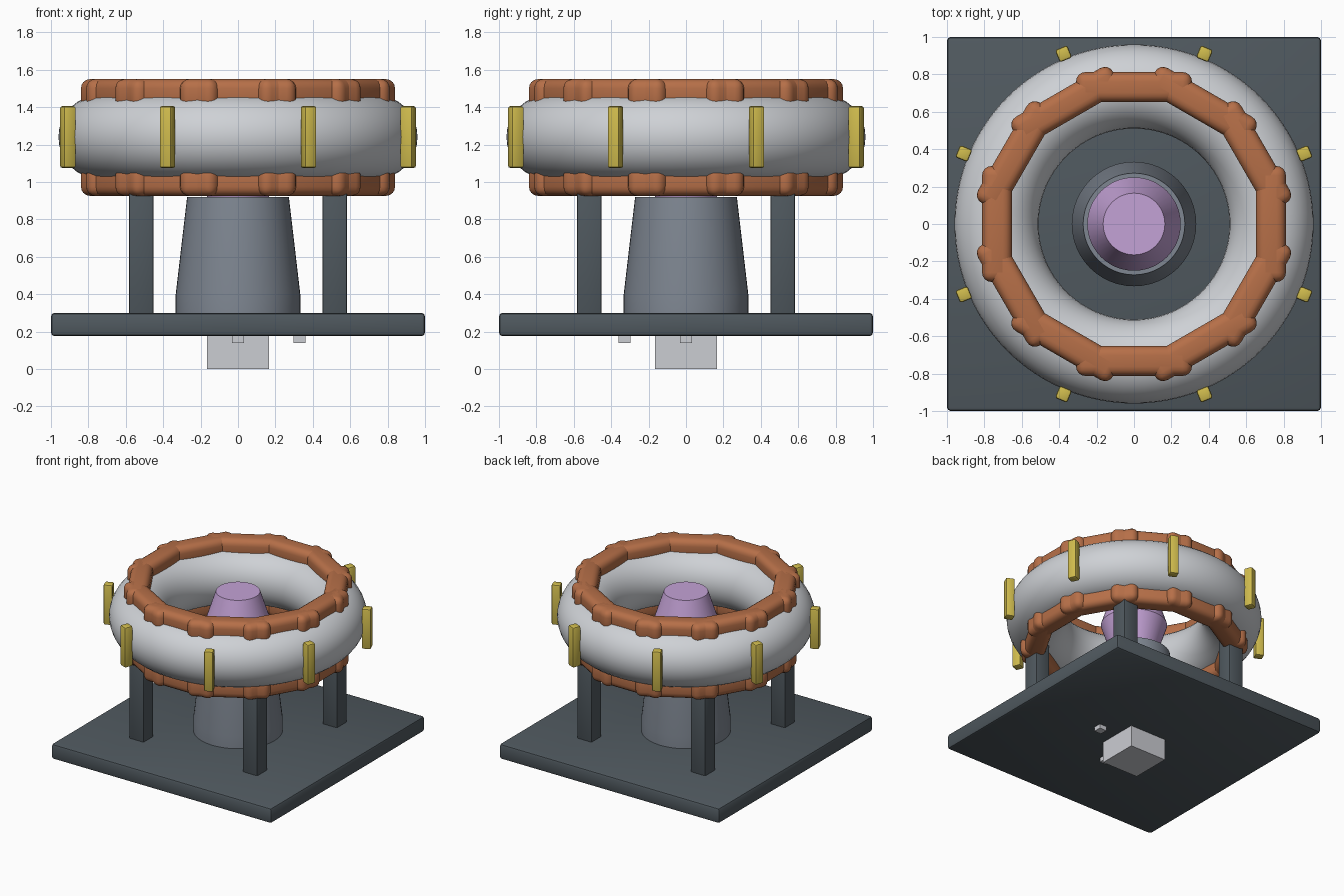
import bpy, bmesh, math
from math import radians, sin, cos, pi

if "Cube" in bpy.data.objects:
    bpy.data.objects.remove(bpy.data.objects["Cube"], do_unlink=True)


def material(name, rgb, metallic=0.0):
    m = bpy.data.materials.new(name)
    m.use_nodes = True
    m.diffuse_color = (*rgb, 1)
    m.node_tree.nodes["Principled BSDF"].inputs["Base Color"].default_value = (*rgb, 1)
    return m


DARK = material("dark slate", (0.08, 0.1, 0.115))
STEEL = material("steel grey", (0.21, 0.24, 0.285))
SILVER = material("pale silver", (0.62, 0.64, 0.67))
COPPER = material("copper", (0.47, 0.16, 0.065))
YELLOW = material("yellow", (0.63, 0.5, 0.075))
PURPLE = material("lilac", (0.55, 0.36, 0.67))
WHITE = material("light grey", (0.6, 0.61, 0.65))


def finish(obj, name, mat):
    obj.name = name
    obj.data.materials.append(mat)
    bpy.ops.object.shade_smooth_by_angle(angle=radians(35))
    return obj


def box(name, loc, size, mat, bevel=0.0, turn=0.0, segments=2):
    bpy.ops.mesh.primitive_cube_add(size=1, location=loc, rotation=(0, 0, turn))
    obj = bpy.context.object
    obj.scale = size
    bpy.ops.object.transform_apply(location=False, rotation=False, scale=True)
    if bevel:
        mod = obj.modifiers.new("Bevel", "BEVEL")
        mod.width, mod.segments = bevel, segments
        bpy.ops.object.modifier_apply(modifier=mod.name)
    return finish(obj, name, mat)


def lathe(name, profile, mat, sides=48):
    """Closed solid turned around z from (radius, height) pairs."""
    bm = bmesh.new()
    rings = [[bm.verts.new((r * cos(2 * pi * i / sides), r * sin(2 * pi * i / sides), z))
              for i in range(sides)] for r, z in profile]
    for a, b in zip(rings, rings[1:]):
        for i in range(sides):
            j = (i + 1) % sides
            bm.faces.new((a[i], a[j], b[j], b[i]))
    bm.faces.new(rings[0][::-1])
    bm.faces.new(rings[-1])
    mesh = bpy.data.meshes.new(name)
    bm.to_mesh(mesh)
    bm.free()
    obj = bpy.data.objects.new(name, mesh)
    bpy.context.collection.objects.link(obj)
    bpy.ops.object.select_all(action="DESELECT")
    obj.select_set(True)
    bpy.context.view_layer.objects.active = obj
    return finish(obj, name, mat)


MID = 1.24  # height of the ring centre

# Base plate and four legs
box("base_plate", (0, 0, 0.2375), (2, 2, 0.125), DARK, 0.02)
for sx in (-1, 1):
    for sy in (-1, 1):
        box("leg", (0.517 * sx, 0.517 * sy, 0.69), (0.133, 0.133, 0.82), DARK, 0.01)

# Central pedestal and double-cone core
lathe("pedestal", [(0.333, 0.29), (0.333, 0.4), (0.272, 0.92)], STEEL)
lathe("core", [(0.165, 0.92), (0.25, 1.18), (0.165, 1.44)], PURPLE)

# Large smooth ring
bpy.ops.mesh.primitive_torus_add(location=(0, 0, MID), major_radius=0.735, minor_radius=0.225,
                                 major_segments=96, minor_segments=32)
finish(bpy.context.object, "main_ring", SILVER)

# Upper and lower coils of twelve overlapping rounded bars
for label, z in (("upper", MID + 0.23), ("lower", MID - 0.235)):
    for k in range(12):
        a = k * pi / 6
        box(label + "_coil_bar", (0.732 * cos(a), 0.732 * sin(a), z), (0.16, 0.62, 0.16),
            COPPER, 0.05, a, 4)

# Eight upright plates around the ring
for k in range(8):
    a = (k + 0.5) * pi / 4
    box("marker_bar", (0.985 * cos(a), 0.985 * sin(a), MID), (0.07, 0.07, 0.33), YELLOW, 0.012, a)

# Connector blocks under the base
box("under_block", (0, 0, 0.1), (0.33, 0.33, 0.2), WHITE)
for x, y in ((0.33, 0), (0, -0.33)):
    box("under_stud", (x, y, 0.17), (0.064, 0.064, 0.06), WHITE)
